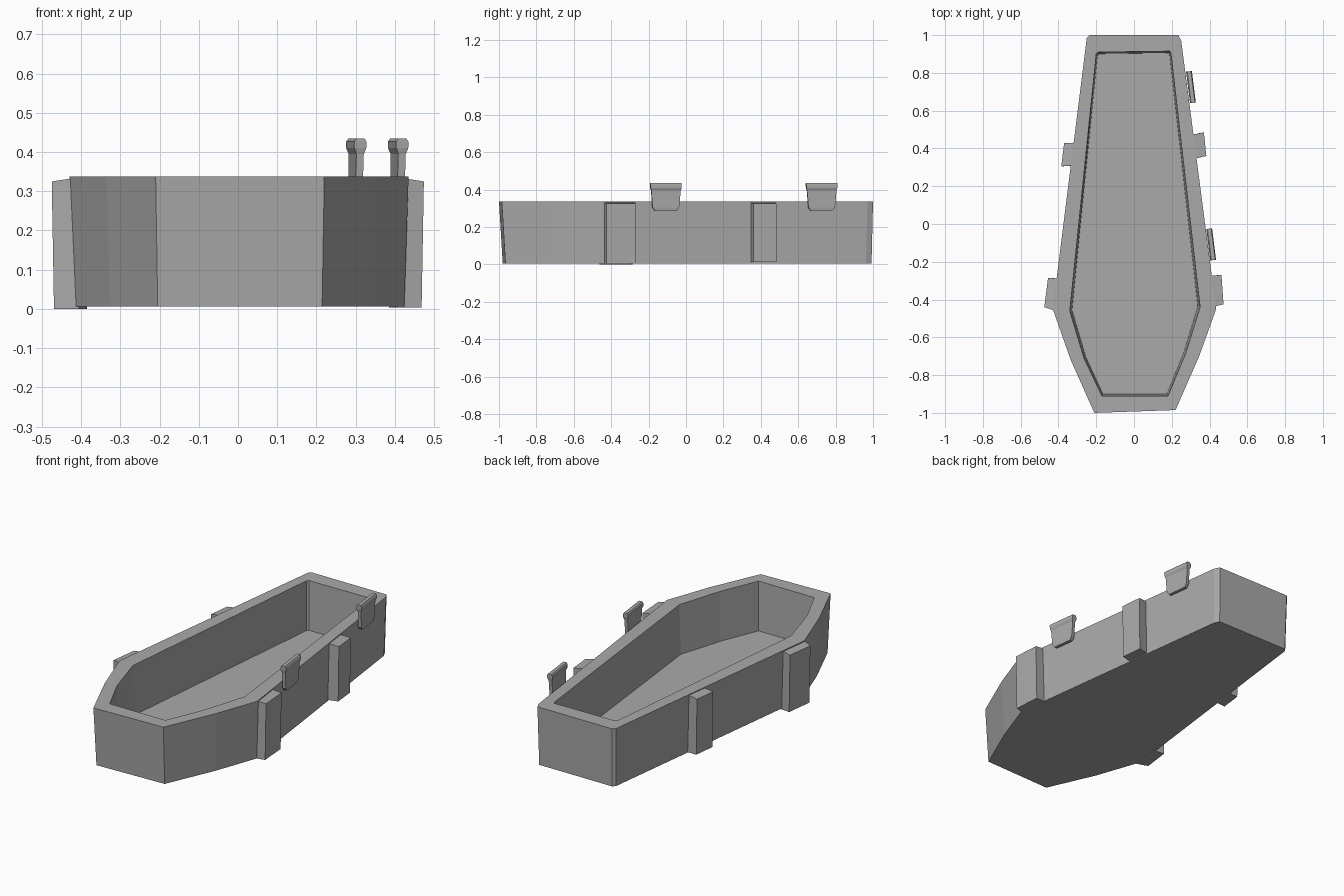
import bpy
import bmesh
from mathutils import Vector

if "Cube" in bpy.data.objects:
    bpy.data.objects.remove(bpy.data.objects["Cube"])

stone = bpy.data.materials.new("grey stone")
stone.diffuse_color = (0.4, 0.4, 0.4, 1)
stone.use_nodes = True
stone.node_tree.nodes["Principled BSDF"].inputs["Base Color"].default_value = stone.diffuse_color


def loft(name, rings, close_loop=False):
    """Skin a list of equal-length rings of points and cap both ends."""
    bm = bmesh.new()
    loops = [[bm.verts.new(p) for p in ring] for ring in rings]
    n = len(loops[0])
    for a, b in zip(loops, loops[1:]):
        for i in range(n):
            j = (i + 1) % n
            bm.faces.new((a[i], a[j], b[j], b[i]))
    bm.faces.new(loops[0][::-1])
    bm.faces.new(loops[-1])
    bmesh.ops.recalc_face_normals(bm, faces=bm.faces)
    mesh = bpy.data.meshes.new(name)
    bm.to_mesh(mesh)
    bm.free()
    mesh.materials.append(stone)
    obj = bpy.data.objects.new(name, mesh)
    bpy.context.collection.objects.link(obj)
    return obj


# Hollow box: outer base, outer rim, inner rim, inner floor
outer = [(-.21, -1), (.22, -.985), (.345, -.70), (.435, -.45), (.25, .97),
         (.235, 1), (-.235, 1), (-.25, .985), (-.43, -.45), (-.335, -.72)]
inner = [(-.17, -.91), (.18, -.91), (.272, -.69), (.35, -.44), (.196, .90),
         (.19, .915), (-.19, .91), (-.2, .90), (-.34, -.46), (-.265, -.71)]
loft("coffin_box", [
    [(x * .975, y * (.98 if y < 0 else .992), .006) for x, y in outer],
    [(x, y, .338) for x, y in outer],
    [(x, y, .338) for x, y in inner],
    [(x * .965, y * .99, .06) for x, y in inner],
])


# Upright bands on the long sides: four plan corners, outer top edge dips
def band(name, plan, base):
    loft(name, [
        [(x * .988, y, base) for x, y in plan],
        [(x, y, .335 if i in (0, 3) else .325) for i, (x, y) in enumerate(plan)],
    ])


band("left_rear_band", [(-.31, .43), (-.37, .43), (-.385, .305), (-.32, .31)], .008)
band("left_front_band", [(-.39, -.29), (-.455, -.285), (-.475, -.44), (-.41, -.462)], 0)
band("right_rear_band", [(.30, .47), (.37, .485), (.383, .36), (.32, .345)], .012)
band("right_front_band", [(.39, -.275), (.463, -.27), (.474, -.425), (.41, -.44)], .004)


# Hinge leaves: a tapered plate with a thick rolled top, set along the slanted wall
def hinge(name, centre):
    along = Vector((-.125, 1, 0)).normalized()
    out = Vector((along.y, -along.x, 0))
    # height, half width, inner and outer offset from the centre plane
    section = [(.287, .058, -.012, .006), (.305, .071, -.012, .008),
               (.345, .075, -.011, .008), (.395, .079, -.010, .009),
               (.410, .083, -.016, .015), (.427, .084, -.016, .015),
               (.435, .084, -.010, .010)]
    rings = []
    for z, w, a, b in section:
        c = Vector((centre[0], centre[1], z))
        rings.append([c - along * w + out * a, c - along * w + out * b,
                      c + along * w + out * b, c + along * w + out * a])
    loft(name, rings)


hinge("rear_hinge", (.302, .725))
hinge("front_hinge", (.409, -.108))
